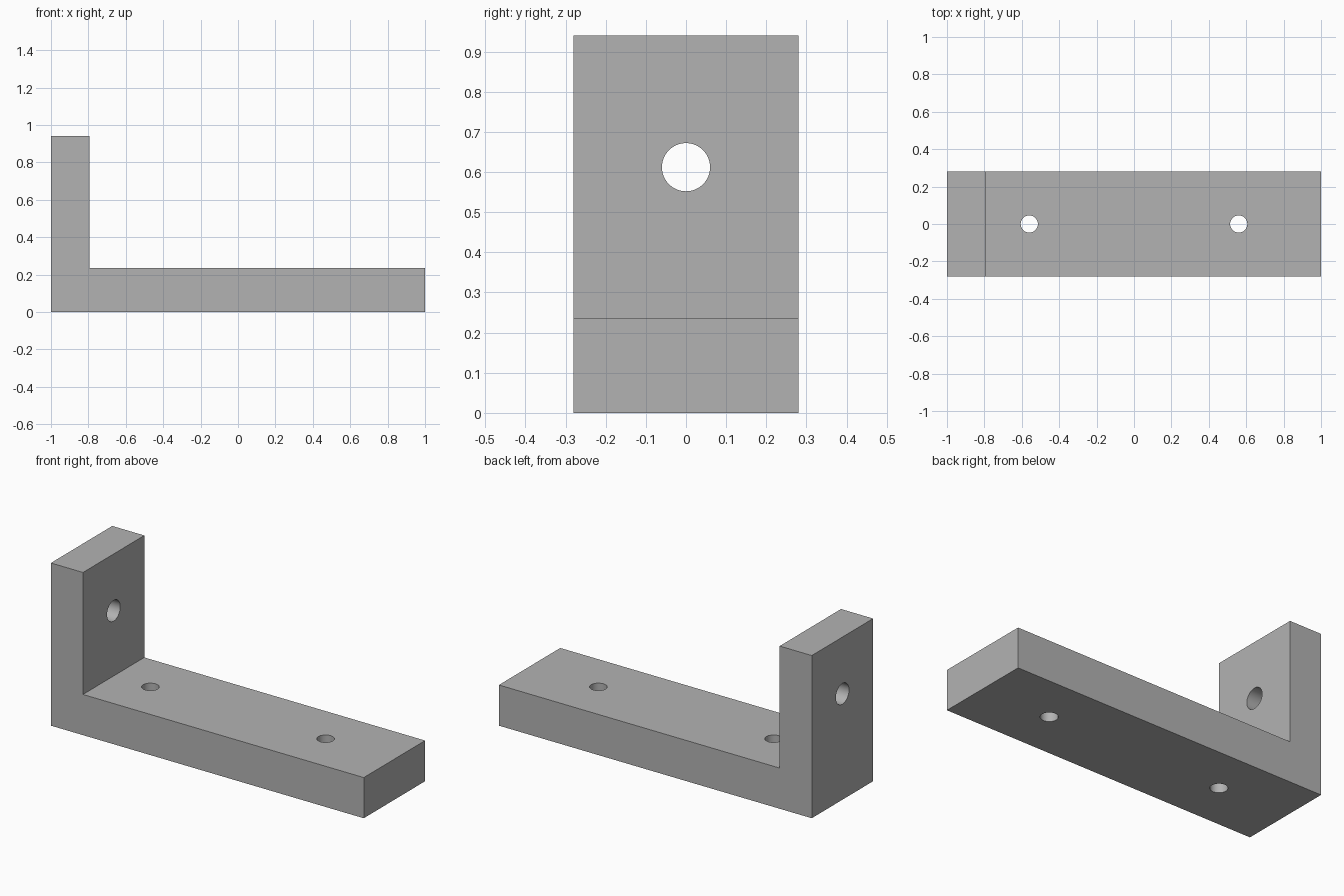
import bpy
import bmesh
import math

cube = bpy.data.objects.get("Cube")
if cube:
    bpy.data.objects.remove(cube, do_unlink=True)

LEFT, RIGHT, WALL_X = -1.0, 1.0, -0.795
HALF_DEPTH, BASE_TOP, WALL_TOP = 0.28, 0.235, 0.94

# Plain grey material
grey = bpy.data.materials.new("plain_grey")
grey.use_nodes = True
color = (0.45, 0.45, 0.45, 1)
grey.diffuse_color = color
grey.node_tree.nodes["Principled BSDF"].inputs["Base Color"].default_value = color

# L-shaped bracket: side profile extruded through the depth
profile = [(LEFT, 0), (RIGHT, 0), (RIGHT, BASE_TOP), (WALL_X, BASE_TOP),
           (WALL_X, WALL_TOP), (LEFT, WALL_TOP)]
bm = bmesh.new()
face = bm.faces.new([bm.verts.new((x, -HALF_DEPTH, z)) for x, z in profile])
extruded = bmesh.ops.extrude_face_region(bm, geom=[face])["geom"]
bmesh.ops.translate(bm, vec=(0, 2 * HALF_DEPTH, 0),
                    verts=[v for v in extruded if isinstance(v, bmesh.types.BMVert)])
bmesh.ops.recalc_face_normals(bm, faces=bm.faces)
mesh = bpy.data.meshes.new("bracket")
bm.to_mesh(mesh)
bm.free()
mesh.materials.append(grey)
bracket = bpy.data.objects.new("bracket", mesh)
bpy.context.collection.objects.link(bracket)


def drill(name, radius, location, rotation=(0, 0, 0)):
    """Cut a round through hole in the bracket."""
    bpy.ops.mesh.primitive_cylinder_add(vertices=64, radius=radius, depth=0.6,
                                        location=location, rotation=rotation)
    cutter = bpy.context.object
    cutter.name = name
    cutter.hide_render = True
    cutter.data.materials.append(grey)
    mod = bracket.modifiers.new(name, "BOOLEAN")
    mod.operation = "DIFFERENCE"
    mod.solver = "EXACT"
    mod.object = cutter
    bpy.ops.object.select_all(action="DESELECT")
    bracket.select_set(True)
    bpy.context.view_layer.objects.active = bracket
    bpy.ops.object.modifier_apply(modifier=name)
    bpy.data.objects.remove(cutter, do_unlink=True)


# Two mounting holes in the base and one larger hole in the upright
for x in (-0.56, 0.56):
    drill("base_hole", 0.046, (x, 0, BASE_TOP / 2))
drill("upright_hole", 0.06, ((LEFT + WALL_X) / 2, 0, 0.612), (0, math.pi / 2, 0))

# Smooth hole walls, crisp outer edges
bpy.ops.object.shade_smooth_by_angle(angle=math.radians(30))
